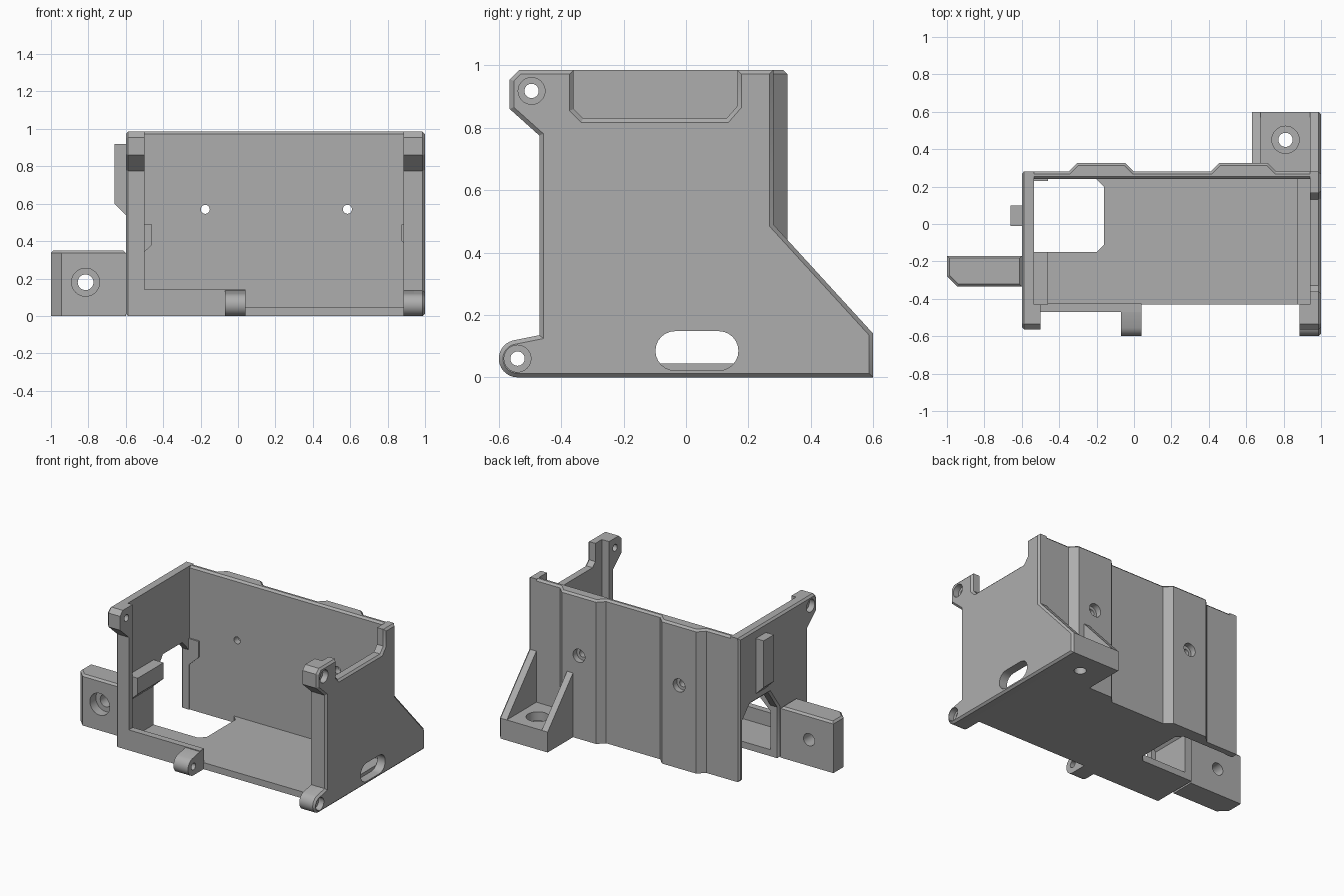
import bpy, bmesh, math
from mathutils import Vector

if "Cube" in bpy.data.objects:
    bpy.data.objects.remove(bpy.data.objects["Cube"], do_unlink=True)

GREY = (0.42, 0.42, 0.42, 1)
mat = bpy.data.materials.new("plain grey plastic")
mat.use_nodes = True
mat.diffuse_color = GREY
mat.node_tree.nodes["Principled BSDF"].inputs["Base Color"].default_value = GREY
parts = []


def place(axis, p, d):
    """2D outline point plus depth along the axis"""
    return Vector({"x": (d, p[0], p[1]), "y": (p[0], d, p[1]), "z": (p[0], p[1], d)}[axis])


def prism(name, axis, pts, a, b, chamfer_at=None, cutter=False):
    """Extrude an outline between two depths, optionally chamfering one cap"""
    bm = bmesh.new()
    low = [bm.verts.new(place(axis, p, a)) for p in pts]
    high = [bm.verts.new(place(axis, p, b)) for p in pts]
    bm.faces.new(low)
    bm.faces.new(high)
    for i in range(len(pts)):
        j = (i + 1) % len(pts)
        bm.faces.new((low[i], low[j], high[j], high[i]))
    bmesh.ops.recalc_face_normals(bm, faces=bm.faces)
    if chamfer_at is not None:
        k = "xyz".index(axis)
        rim = [e for e in bm.edges if all(abs(v.co[k] - chamfer_at) < 1e-5 for v in e.verts)]
        bmesh.ops.bevel(bm, geom=rim, offset=0.013, segments=1, affect="EDGES")
    mesh = bpy.data.meshes.new(name)
    bm.to_mesh(mesh)
    bm.free()
    ob = bpy.data.objects.new(name, mesh)
    bpy.context.collection.objects.link(ob)
    mesh.materials.append(mat)
    if not cutter:
        parts.append(ob)
    return ob


def box(name, x, y, z):
    return prism(name, "z", [(x[0], y[0]), (x[1], y[0]), (x[1], y[1]), (x[0], y[1])], *z)


def arc(c, r, start, end, n):
    angles = [math.radians(start + (end - start) * i / n) for i in range(n + 1)]
    return [(c[0] + r * math.cos(t), c[1] + r * math.sin(t)) for t in angles]


def cut(targets, axis, pts, a, b):
    tool = prism("cutter", axis, pts, a, b, cutter=True)
    tool.hide_render = True
    for ob in targets:
        mod = ob.modifiers.new("cut", "BOOLEAN")
        mod.operation, mod.solver, mod.object = "DIFFERENCE", "EXACT", tool
        bpy.context.view_layer.objects.active = ob
        bpy.ops.object.modifier_apply(modifier=mod.name)
    bpy.data.objects.remove(tool, do_unlink=True)


def hole(targets, axis, c, r, a, b):
    cut(targets, axis, arc(c, r, 0, 360, 32)[:-1], a, b)


TOP = 0.985
EAR = [(-0.535, TOP), (-0.565, 0.955), (-0.565, 0.86), (-0.47, 0.775)]
LUG_C, EAR_C = (-0.54, 0.06), (-0.495, 0.918)
LUG = [(-0.47, 0.135)] + arc(LUG_C, 0.06, 105, 270, 14)

# Side walls; the left one is open at the bottom, the right one has a top notch
right_wall = prism("right_wall", "x", EAR + LUG + [
    (0.6, 0), (0.6, 0.14), (0.28, 0.49), (0.28, TOP), (0.165, TOP), (0.165, 0.87),
    (0.13, 0.83), (-0.33, 0.83), (-0.36, 0.86), (-0.36, TOP)], 0.94, 1, 1)
left_wall = prism("left_wall", "x", EAR + [
    (-0.47, 0), (-0.15, 0), (-0.15, 0.35), (-0.05, 0.49), (0.16, 0.49), (0.235, 0.41),
    (0.235, 0), (0.28, 0), (0.28, TOP)], -0.6, -0.535, -0.6)

# Front posts with ears, and lower hinge lugs
post = EAR + [(-0.47, 0), (-0.43, 0), (-0.43, TOP)]
right_post = prism("right_post", "x", post, 0.885, 0.94)
left_post = prism("left_post", "x", post, -0.535, -0.5)
lug = LUG + [(-0.43, 0), (-0.43, 0.135)]
right_lug = prism("right_lug", "x", lug, 0.885, 0.94)
middle_lug = prism("middle_lug", "x", lug, -0.07, 0.04)

# Back wall with two raised ribs
outline = [(-0.59, 0.24), (-0.59, 0.28)]
for x in (-0.35, 0.41):
    outline += [(x, 0.28), (x + 0.045, 0.325), (x + 0.305, 0.325), (x + 0.35, 0.28)]
outline += [(0.98, 0.28), (0.98, 0.24)]
back_wall = prism("back_wall", "z", outline, 0, TOP, TOP)

# Floor with a corner opening, and the front lip
prism("floor", "z", [
    (-0.535, -0.43), (0.94, -0.43), (0.94, 0.24), (-0.2, 0.24), (-0.16, 0.2),
    (-0.16, -0.11), (-0.2, -0.15), (-0.535, -0.15)], 0, 0.045)
box("front_lip", (-0.5, 0.04), (-0.47, -0.425), (0, 0.14))

# Inner ledges
left_ledge = [(-0.535, 0.31), (-0.46, 0.38), (-0.46, 0.49), (-0.535, 0.49)]
prism("left_ledge", "y", left_ledge, -0.43, -0.15)
prism("left_rear_ledge", "y", left_ledge, 0.23, 0.24)
prism("right_ledge", "y", [(0.94, 0.34), (0.875, 0.4), (0.875, 0.49), (0.94, 0.49)], -0.43, 0.24)

# Outer tab and mounting feet
prism("side_tab", "y", [(-0.6, 0.54), (-0.66, 0.6), (-0.66, 0.92), (-0.6, 0.92)], -0.01, 0.1)
side_foot = prism("side_foot", "z", [
    (-0.6, -0.17), (-1, -0.17), (-1, -0.28), (-0.945, -0.335), (-0.6, -0.335)], 0, 0.35, 0.35)
back_foot = box("back_foot", (0.63, 0.94), (0.27, 0.6), (0, 0.14))
prism("back_gusset", "x", [(0.28, 0.14), (0.6, 0.14), (0.28, 0.49)], 0.63, 0.675)

# Screw holes with counterbores, and the cable slot
ears = [right_wall, left_wall, right_post, left_post]
hole(ears, "x", EAR_C, 0.023, -0.7, 1.1)
hole([right_wall], "x", EAR_C, 0.043, 0.96, 1.1)
hole([left_wall], "x", EAR_C, 0.043, -0.7, -0.56)
hole([right_wall, right_lug, middle_lug], "x", LUG_C, 0.023, -0.2, 1.1)
hole([right_wall], "x", LUG_C, 0.043, 0.96, 1.1)
for x in (-0.175, 0.585):
    hole([back_wall], "y", (x, 0.57), 0.024, 0.1, 0.5)
    hole([back_wall], "y", (x, 0.57), 0.045, 0.285, 0.5)
hole([side_foot], "y", (-0.815, 0.18), 0.042, -0.5, 0)
hole([side_foot], "y", (-0.815, 0.18), 0.075, -0.5, -0.27)
hole([back_foot], "z", (0.81, 0.45), 0.038, -0.1, 0.3)
hole([back_foot], "z", (0.81, 0.45), 0.073, 0.08, 0.3)
slot = arc((0.105, 0.085), 0.063, -90, 90, 12) + arc((-0.035, 0.085), 0.063, 90, 270, 12)
cut([right_wall], "x", slot, 0.9, 1.1)

bpy.ops.object.select_all(action="DESELECT")
for ob in parts:
    ob.select_set(True)
bpy.context.view_layer.objects.active = parts[0]
bpy.ops.object.shade_smooth_by_angle(angle=math.radians(30))
